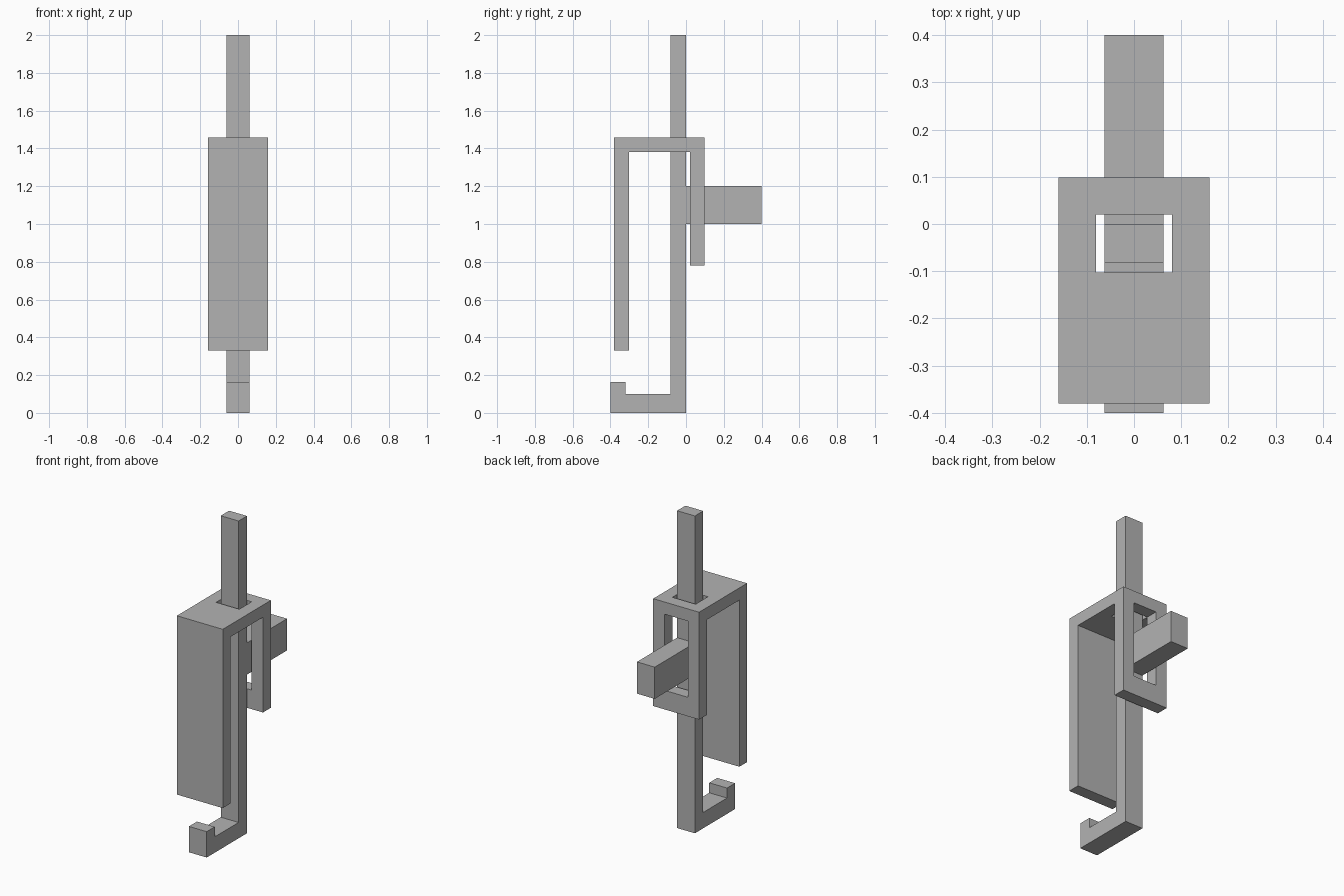
import bpy
import bmesh

cube = bpy.data.objects.get("Cube")
if cube:
    bpy.data.objects.remove(cube, do_unlink=True)

grey = bpy.data.materials.new("plain grey")
grey.use_nodes = True
colour = (0.45, 0.45, 0.45, 1)
grey.diffuse_color = colour
grey.node_tree.nodes["Principled BSDF"].inputs["Base Color"].default_value = colour


def extrude_profile(name, half_width, points):
    """Extrude a side profile of (y, z) points evenly across x."""
    bm = bmesh.new()
    face = bm.faces.new([bm.verts.new((-half_width, y, z)) for y, z in points])
    new = bmesh.ops.extrude_face_region(bm, geom=[face])["geom"]
    moved = [v for v in new if isinstance(v, bmesh.types.BMVert)]
    bmesh.ops.translate(bm, verts=moved, vec=(2 * half_width, 0, 0))
    bmesh.ops.recalc_face_normals(bm, faces=bm.faces)
    mesh = bpy.data.meshes.new(name)
    bm.to_mesh(mesh)
    bm.free()
    mesh.materials.append(grey)
    obj = bpy.data.objects.new(name, mesh)
    bpy.context.collection.objects.link(obj)
    return obj


def cut_opening(target, name, half_width, y0, y1, z0, z1):
    """Cut a rectangular opening, then hide its cutter."""
    cutter = extrude_profile(name, half_width, [(y0, z0), (y1, z0), (y1, z1), (y0, z1)])
    cutter.hide_render = True
    cutter.hide_viewport = True
    mod = target.modifiers.new(name, "BOOLEAN")
    mod.operation = "DIFFERENCE"
    mod.solver = "EXACT"
    mod.object = cutter


# Upright rod with the hooked foot and the rear arm
extrude_profile("hooked_rod_with_arm", 0.062, [
    (-0.4, 0), (0, 0), (0, 1.0), (0.4, 1.0), (0.4, 1.2), (0, 1.2),
    (0, 2), (-0.083, 2), (-0.083, 0.1), (-0.32, 0.1), (-0.32, 0.163), (-0.4, 0.163),
])

# Folded bracket: long front plate, top plate and short back plate
bracket = extrude_profile("bracket", 0.16, [
    (-0.38, 0.33), (-0.303, 0.33), (-0.303, 1.38), (0.02, 1.38),
    (0.02, 0.78), (0.098, 0.78), (0.098, 1.457), (-0.38, 1.457),
])

# Slot for the rod in the top plate, window for the arm in the back plate
cut_opening(bracket, "rod_slot_cutter", 0.081, -0.103, 0.02, 1.3, 1.5)
cut_opening(bracket, "arm_window_cutter", 0.081, 0.0, 0.15, 0.9, 1.38)
